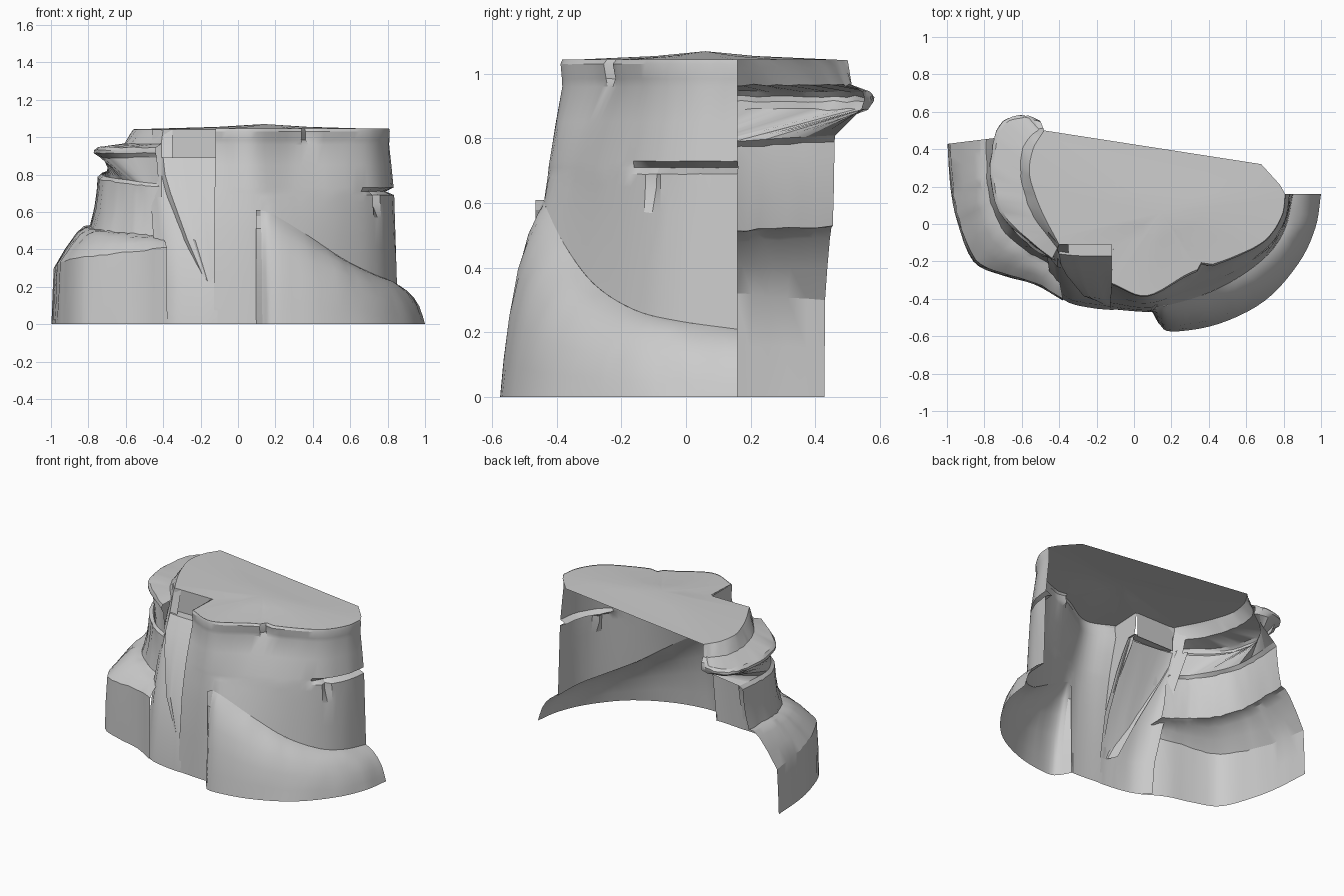
import bpy
import math
import random
from mathutils import Vector

random.seed(4)
if "Cube" in bpy.data.objects:
    bpy.data.objects.remove(bpy.data.objects["Cube"], do_unlink=True)

stone = bpy.data.materials.new("grey stone")
stone.use_nodes = True
stone.diffuse_color = (0.6, 0.6, 0.6, 1)
stone.node_tree.nodes["Principled BSDF"].inputs["Base Color"].default_value = (0.6, 0.6, 0.6, 1)


def make(name, verts, faces, angle=28):
    mesh = bpy.data.meshes.new(name)
    mesh.from_pydata(verts, [], faces)
    mesh.materials.append(stone)
    obj = bpy.data.objects.new(name, mesh)
    bpy.context.collection.objects.link(obj)
    bpy.ops.object.select_all(action="DESELECT")
    obj.select_set(True)
    bpy.context.view_layer.objects.active = obj
    bpy.ops.object.shade_smooth_by_angle(angle=math.radians(angle))
    return obj


def spline(points, k=4):
    """Catmull-Rom curve through the points."""
    p = [Vector(q) for q in points]
    p = [2 * p[0] - p[1]] + p + [2 * p[-1] - p[-2]]
    out = []
    for i in range(1, len(p) - 2):
        a, b, c, d = p[i - 1:i + 3]
        for j in range(k):
            t = j / k
            out.append(0.5 * (2 * b + (c - a) * t + (2 * a - 5 * b + 4 * c - d) * t * t
                              + (3 * b - a - 3 * c + d) * t ** 3))
    return out + [p[-2]]


def level(points, z, k=4):
    return spline([(x, y, z) for x, y in points], k)


def loft(name, rows, rough=0.004):
    """Skin a surface over rows running from -x to +x, bottom row first."""
    n = len(rows[0])
    verts = []
    for r, row in enumerate(rows):
        for c, v in enumerate(row):
            inner = 0 < r < len(rows) - 1 and 0 < c < n - 1
            verts.append(v + Vector([random.uniform(-rough, rough) * inner for _ in range(3)]))
    faces = [(r * n + c, r * n + c + 1, r * n + n + c + 1, r * n + n + c)
             for r in range(len(rows) - 1) for c in range(n - 1)]
    return make(name, verts, faces)


def blend(low, high, profile):
    """Rows between two edge curves; the profile gives inward share, first height and last height."""
    rows = []
    for t, z, *end in profile:
        row = [a.lerp(b, t) for a, b in zip(low, high)]
        for i, v in enumerate(row):
            v.z = z + ((end or [z])[0] - z) * i / (len(row) - 1)
        rows.append(row)
    return rows


# Stacked strata on the right-hand flank
outer = level([(-0.985, 0.43), (-0.97, 0.2), (-0.935, 0.02), (-0.85, -0.19),
               (-0.7, -0.265), (-0.53, -0.315), (-0.38, -0.4)], 0)
inner = level([(-0.74, 0.46), (-0.74, 0.28), (-0.725, 0.14), (-0.67, 0.02),
               (-0.59, -0.08), (-0.52, -0.14), (-0.42, -0.19)], 0)
strata = blend(outer, inner, [
    (-0.05, 0, 0), (-0.03, 0.15, 0.2), (0, 0.3, 0.41), (0.24, 0.4, 0.44), (0.5, 0.49, 0.455),
    (0.66, 0.525, 0.46), (0.8, 0.53, 0.47), (0.9, 0.63, 0.56), (0.96, 0.74, 0.68),
    (0.97, 0.79, 0.735), (1.06, 0.81, 0.75)])
loft("flank_strata", strata)

# Overhanging ledge, flaring out of the strata, with the block above it
lip = level([(-0.5, 0.55), (-0.59, 0.58), (-0.7, 0.55), (-0.755, 0.42),
             (-0.765, 0.22), (-0.69, 0.02), (-0.44, -0.19)], 0)
block = level([(-0.48, 0.5), (-0.5, 0.47), (-0.54, 0.4), (-0.56, 0.28),
               (-0.53, 0.16), (-0.48, 0.04), (-0.4, -0.11)], 0)
ledge = blend(lip, block, [(0.16, 0.89), (0, 0.915), (0, 0.93), (0.08, 0.945),
                           (0.75, 0.965), (0.92, 1.02), (1, 1.042)])
loft("upper_ledge", [strata[-1]] + ledge)

# Sloping face between the flank and the main wall
face_rows = []
for z, x, y in [(0, 0, -0.44), (0.2, 0, -0.42), (0.45, -0.03, -0.35), (0.7, -0.07, -0.24), (0.88, -0.1, -0.15)]:
    face_rows.append(level([(-0.44 + x * 0.4, y + 0.09), (-0.35 + x * 0.7, y + 0.02),
                            (-0.22, y - 0.01), (-0.11, y - 0.02)], z))
loft("central_face", face_rows)

# Raised slab with a diagonal left-running edge
slab, side = [], []
for z, x, y in [(0.17, -0.15, -0.43), (0.45, -0.27, -0.385), (0.7, -0.36, -0.275), (0.8, -0.39, -0.22), (0.89, -0.4, -0.16)]:
    slab.append(level([(x, y), (x * 0.6 - 0.05, y - 0.01), (-0.1, y - 0.01)], z))
    side.append([Vector((x - 0.03, y + 0.06, z)), Vector((x, y, z))])
loft("diagonal_slab", slab)
loft("diagonal_slab_side", side, 0)

# Notch floor and back wall, with the pillar on its far side
loft("notch_floor", [slab[-1], [Vector((v.x, -0.11, 0.89)) for v in slab[-1]]], 0)
loft("notch_wall", [[Vector((x, -0.11, z)) for x in (-0.4, -0.3, -0.12)] for z in (0.88, 1.042)], 0)
loft("notch_pillar", [[Vector((-0.46, -0.04 - d, z)), Vector((-0.41, -0.1 - d, z)), Vector((-0.35, -0.11 - d, z))]
                      for z, d in ((0.68, 0.13), (0.9, 0.04), (1.04, 0))], 0)

# Rounded apron sweeping around the foot of the wall
base = spline([(0.13, -0.53, 0), (0.2, -0.575, 0), (0.45, -0.535, 0), (0.7, -0.41, 0),
               (0.88, -0.21, 0), (0.97, -0.02, 0), (1.0, 0.16, 0)], 5)
crest = spline([(0.12, -0.44, 0.61), (0.2, -0.43, 0.58), (0.38, -0.375, 0.47), (0.56, -0.285, 0.35),
                (0.72, -0.16, 0.27), (0.81, -0.02, 0.235), (0.85, 0.16, 0.21)], 5)
apron = []
for t, h in [(0, 0), (0.08, 0.2), (0.2, 0.45), (0.4, 0.68), (0.62, 0.84), (0.85, 0.95), (1, 1)]:
    apron.append([Vector((*a.lerp(b, t).xy, b.z * h)) for a, b in zip(base, crest)])
loft("apron", apron, 0.003)
loft("apron_side", [[Vector((0.095, -0.465, row[0].z)), row[0]] for row in apron], 0)


def crest_at(x):
    for a, b in zip(crest, crest[1:]):
        if x <= b.x:
            return a.lerp(b, max(0, (x - a.x) / (b.x - a.x)))
    return crest[-1]


# Main wall: base and rim curves with a leaning profile, rising out of the apron crest
foot = level([(-0.13, -0.455), (0.1, -0.47), (0.3, -0.44), (0.55, -0.32),
              (0.74, -0.16), (0.83, 0), (0.86, 0.16)], 0, 6)
rim = level([(-0.12, -0.32), (0.07, -0.385), (0.3, -0.265), (0.53, -0.18),
             (0.7, -0.09), (0.79, 0.04), (0.81, 0.16)], 0, 6)
lean = [(0, 0), (0.1, 0.25), (0.25, 0.5), (0.4, 0.62), (0.5, 0.69), (0.53, 0.71),
        (0.56, 0.73), (0.8, 0.85), (1.04, 0.96), (1.01, 0.985), (0.97, 1.03), (1.03, 1.045)]
wall = blend(foot, rim, lean)
for r in range(4):
    for i in range(7, len(foot)):
        wall[r][i] = crest_at(foot[i].x).lerp(wall[4][i], lean[r][1] / lean[4][1])

# Side groove and two short cracks
for r, row in enumerate(wall):
    for i, v in enumerate(row):
        inward = Vector((-v.x, 0.2 - v.y, 0)).normalized()
        if r == 5 and i > 21:
            v += inward * 0.045 * min(1, (i - 21) / 4)
        if (i == 14 and r > 8) or (i == 25 and r in (3, 4)):
            v += inward * 0.03
loft("main_wall", wall, 0.001)
loft("main_wall_side", [[Vector((row[0].x + 0.01, max(row[0].y, -0.11 - 0.7 * max(0, 0.9 - row[0].z)), row[0].z)),
                         row[0]] for row in wall[2:]], 0)

# Flat summit with a low mound
outline = [(v.x, v.y) for v in wall[-1]] + [(0.78, 0.21), (0.68, 0.32)]
outline += [(v.x, v.y) for v in block] + [(-0.12, -0.11)]
centre = Vector((0.14, 0.06))
n = len(outline)
verts = [(x, y, 1.042) for x, y in outline]
verts += [(*centre.lerp(Vector(p), 0.35), 1.055) for p in outline] + [(*centre, 1.07)]
faces = []
for i in range(n):
    j = (i + 1) % n
    faces += [(i, j, n + j, n + i), (n + i, n + j, 2 * n)]
make("summit", verts, faces)
